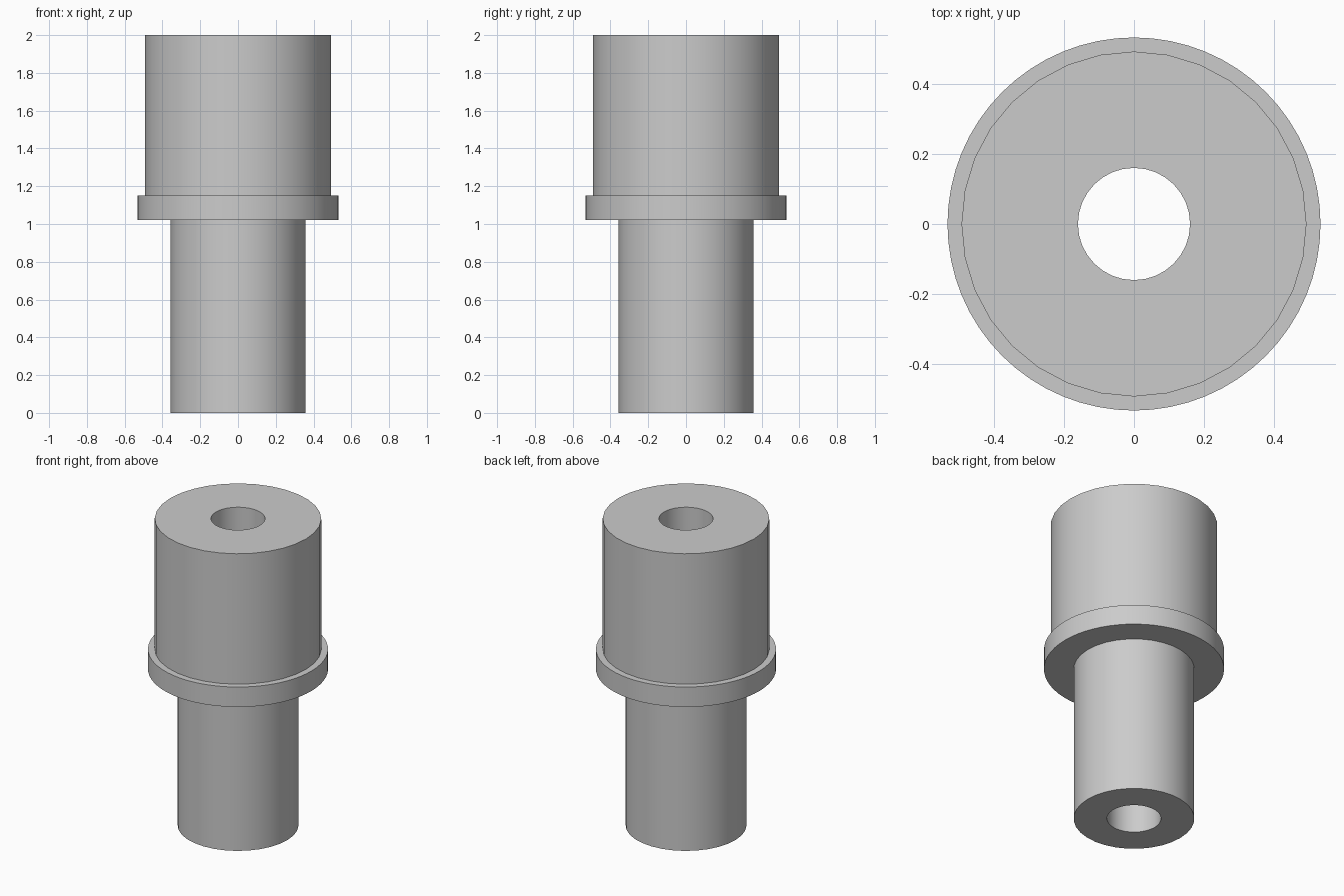
import bpy
import math

cube = bpy.data.objects.get("Cube")
if cube:
    bpy.data.objects.remove(cube, do_unlink=True)

# Plain grey material
grey = bpy.data.materials.new("light_grey")
grey.use_nodes = True
color = (0.6, 0.6, 0.6, 1)
grey.diffuse_color = color
grey.node_tree.nodes["Principled BSDF"].inputs["Base Color"].default_value = color

BORE, LOWER, UPPER, COLLAR = 0.16, 0.357, 0.492, 0.532
COLLAR_BOTTOM, COLLAR_TOP, TOP = 1.02, 1.15, 2.0


def lathe(name, profile, sides):
    """Revolve an open (radius, height) profile around the z axis."""
    count = len(profile)
    verts, faces = [], []
    for i in range(sides):
        a = 2 * math.pi * i / sides
        verts += [(r * math.cos(a), r * math.sin(a), z) for r, z in profile]
        j = (i + 1) % sides
        for k in range(count - 1):
            faces.append((i * count + k, i * count + k + 1,
                          j * count + k + 1, j * count + k))
    mesh = bpy.data.meshes.new(name)
    mesh.from_pydata(verts, [], faces)
    mesh.materials.append(grey)
    obj = bpy.data.objects.new(name, mesh)
    bpy.context.collection.objects.link(obj)
    bpy.ops.object.select_all(action="DESELECT")
    obj.select_set(True)
    bpy.context.view_layer.objects.active = obj
    bpy.ops.object.shade_smooth_by_angle(angle=math.radians(30))
    return obj


# Profiles run so that the face normals point out of the solid
lathe("lower_sleeve", [(LOWER, COLLAR_BOTTOM), (LOWER, 0), (BORE, 0),
                       (BORE, COLLAR_BOTTOM)][::-1], 32)
lathe("collar", [(LOWER - 0.005, COLLAR_BOTTOM), (COLLAR, COLLAR_BOTTOM),
                 (COLLAR, COLLAR_TOP), (UPPER - 0.005, COLLAR_TOP)], 64)
lathe("upper_sleeve", [(UPPER, COLLAR_TOP), (UPPER, TOP), (BORE, TOP),
                       (BORE, COLLAR_BOTTOM)], 32)

# Face loops: turn every part's normals outward
for name in ("lower_sleeve", "collar", "upper_sleeve"):
    mesh = bpy.data.objects[name].data
    wall = max(mesh.polygons, key=lambda p: math.hypot(*p.center[:2]))
    if wall.normal.x * wall.center.x + wall.normal.y * wall.center.y < 0:
        mesh.flip_normals()
